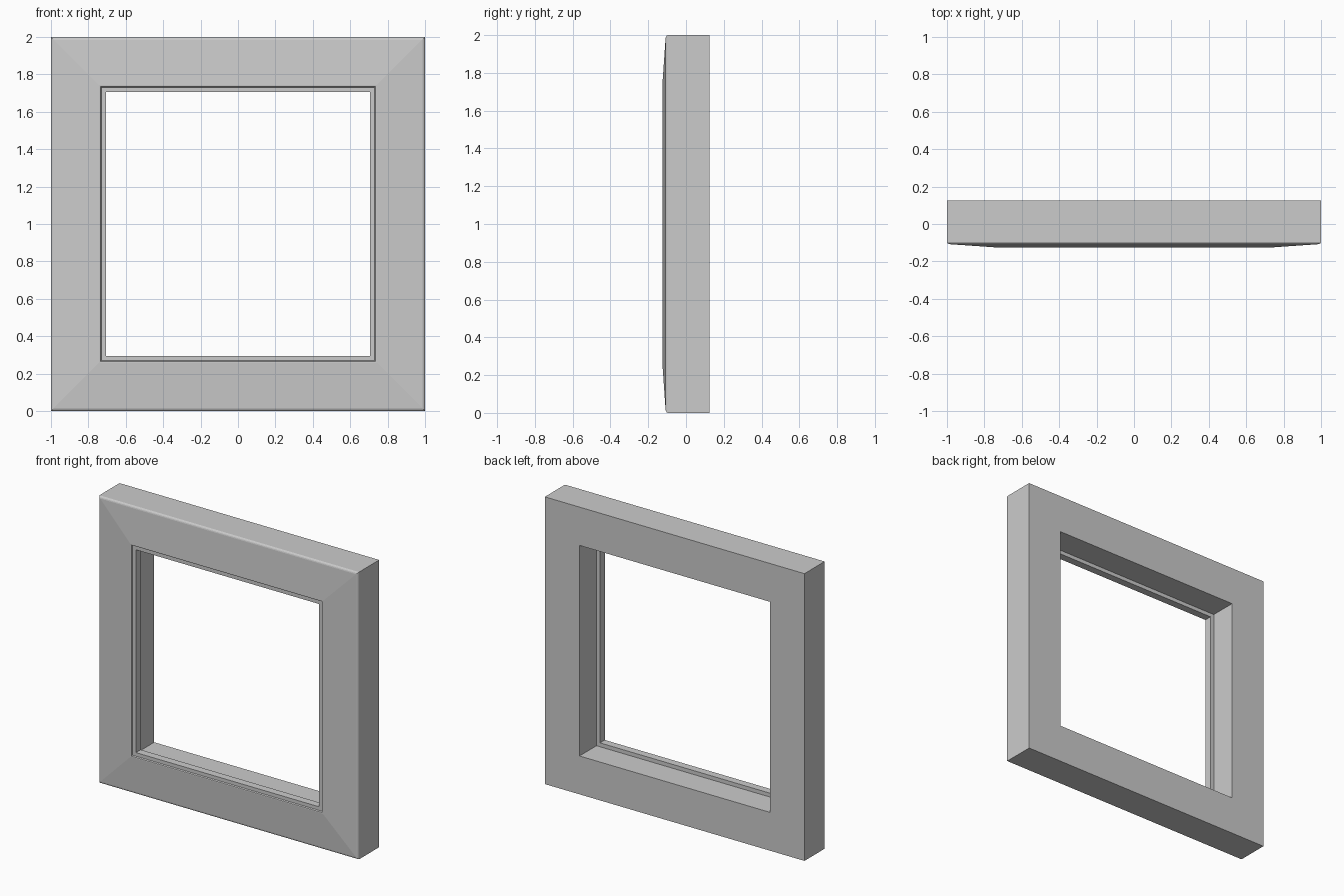
import bpy, bmesh

if "Cube" in bpy.data.objects:
    bpy.data.objects.remove(bpy.data.objects["Cube"])

# Moulding cross-section: (distance from opening centre, depth y)
profile = [
    (1.0, 0.125), (1.0, -0.096), (0.997, -0.102), (0.992, -0.106), (0.985, -0.108),  # outer side, rounded edge
    (0.74, -0.125), (0.735, -0.124), (0.731, -0.115),                  # sloped face, inner bead
    (0.706, -0.115), (0.706, -0.062),                                  # thin lip
    (0.733, -0.062), (0.733, 0.125),                                   # rear rebate
]

# Sweep the section around the four mitred corners
bm = bmesh.new()
corners = [(-1, -1), (1, -1), (1, 1), (-1, 1)]
rings = [[bm.verts.new((sx * r, y, 1 + sz * r)) for r, y in profile] for sx, sz in corners]
n = len(profile)
for c in range(4):
    a, b = rings[c], rings[(c + 1) % 4]
    for i in range(n):
        j = (i + 1) % n
        bm.faces.new((a[i], b[i], b[j], a[j]))
bmesh.ops.recalc_face_normals(bm, faces=bm.faces)

mesh = bpy.data.meshes.new("square_frame")
bm.to_mesh(mesh)
bm.free()
frame = bpy.data.objects.new("square_frame", mesh)
bpy.context.collection.objects.link(frame)
